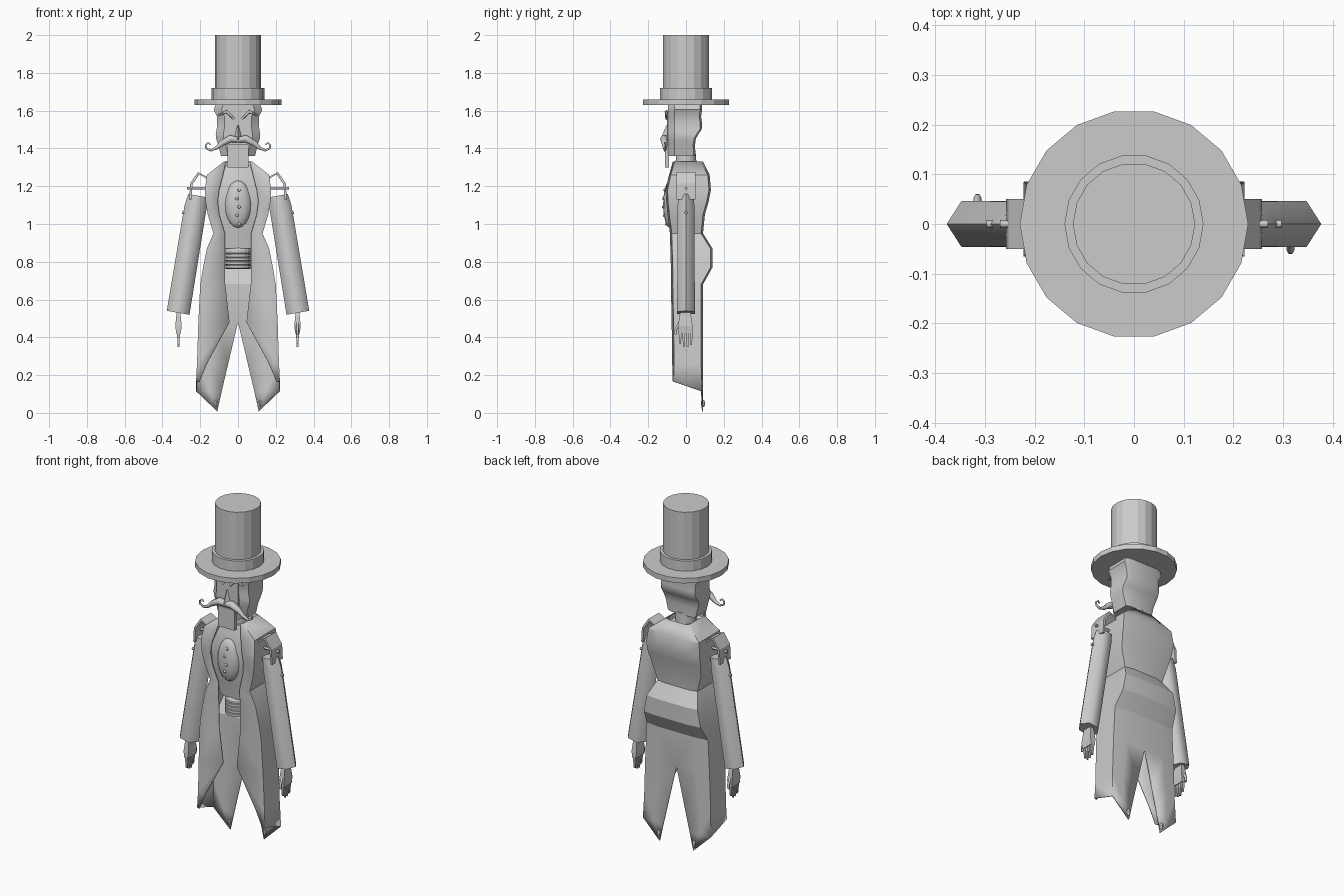
import bpy, bmesh, math
from mathutils import Vector, Matrix

if "Cube" in bpy.data.objects:
    bpy.data.objects.remove(bpy.data.objects["Cube"])

grey = bpy.data.materials.new("plain_grey")
grey.diffuse_color = (0.6, 0.6, 0.6, 1)
grey.use_nodes = True
grey.node_tree.nodes["Principled BSDF"].inputs["Base Color"].default_value = grey.diffuse_color


def finish(ob, angle=None):
    ob.data.materials.append(grey)
    if angle:
        bpy.ops.object.select_all(action='DESELECT')
        ob.select_set(True)
        bpy.context.view_layer.objects.active = ob
        bpy.ops.object.shade_smooth_by_angle(angle=math.radians(angle))
    return ob


def from_bm(name, bm, angle=None):
    bmesh.ops.recalc_face_normals(bm, faces=bm.faces)
    me = bpy.data.meshes.new(name)
    bm.to_mesh(me)
    bm.free()
    ob = bpy.data.objects.new(name, me)
    bpy.context.collection.objects.link(ob)
    return finish(ob, angle)


def loft(name, rings, closed=True, angle=None):
    """Skin equal-length rings; closed rings get end caps."""
    bm = bmesh.new()
    vs = [[bm.verts.new(p) for p in r] for r in rings]
    n = len(rings[0])
    for a, b in zip(vs, vs[1:]):
        for i in range(n if closed else n - 1):
            j = (i + 1) % n
            bm.faces.new((a[i], a[j], b[j], b[i]))
    if closed:
        bm.faces.new(vs[0])
        bm.faces.new(vs[-1])
    return from_bm(name, bm, angle)


def circle(c, r, n, phase=0.0):
    return [(c[0] + r * math.cos(phase + 2 * math.pi * i / n),
             c[1] + r * math.sin(phase + 2 * math.pi * i / n), c[2]) for i in range(n)]


def lathe(name, profile, n, angle=None):
    ph = math.radians(90 + 180 / n)
    return loft(name, [circle((0, 0, z), r, n, ph) for r, z in profile], True, angle)


def box(name, lo, hi):
    rings = [[(lo[0], lo[1], z), (hi[0], lo[1], z), (hi[0], hi[1], z), (lo[0], hi[1], z)]
             for z in (lo[2], hi[2])]
    return loft(name, rings)


def rod(name, pts, bevel, res=1):
    """Tube through (x, y, z, radius) points."""
    cu = bpy.data.curves.new(name, 'CURVE')
    cu.dimensions = '3D'
    cu.bevel_depth = bevel
    cu.bevel_resolution = res
    cu.use_fill_caps = True
    sp = cu.splines.new('POLY')
    sp.points.add(len(pts) - 1)
    for p, q in zip(sp.points, pts):
        p.co = (*q[:3], 1)
        p.radius = q[3]
    ob = bpy.data.objects.new(name, cu)
    bpy.context.collection.objects.link(ob)
    cu.materials.append(grey)
    return ob


def ball(name, c, r, seg=12, rings=8, angle=40):
    bm = bmesh.new()
    bmesh.ops.create_uvsphere(bm, u_segments=seg, v_segments=rings, radius=1)
    bm.transform(Matrix.Translation(c) @ Matrix.Diagonal((*r, 1)))
    return from_bm(name, bm, angle)


def mirror(ob):
    m = ob.modifiers.new("mirror", 'MIRROR')
    m.use_clip = True
    return ob


# Top hat
lathe("hat_brim", [(0.23, 1.63), (0.23, 1.66)], 18)
lathe("hat_band", [(0.14, 1.66), (0.14, 1.72)], 18)
lathe("hat_crown", [(0.123, 1.72), (0.123, 2.0)], 18)

# Head: z, half width, back depth
head = [(1.63, .12, .085), (1.605, .128, .085), (1.57, .112, .08), (1.53, .11, .085),
        (1.50, .113, .083), (1.475, .118, .065), (1.45, .115, .052), (1.42, .105, .048),
        (1.36, .09, .05)]
loft("head", [[(-w, -.06, z), (-w + .04, -.095, z), (w - .04, -.095, z), (w, -.06, z),
               (w, b - .01, z), (w - .03, b, z), (-w + .03, b, z), (-w, b - .01, z)]
              for z, w, b in head], True, 30)
box("face_plate", (-.07, -.10, 1.45), (.07, -.09, 1.60))
box("goatee", (-.055, -.11, 1.30), (.055, -.09, 1.42))
lathe("neck", [(.06, 1.24), (.055, 1.37)], 12, 40)

# Nose wedge, brows and moustache
loft("nose", [[(-.026, -.098, 1.435), (.026, -.098, 1.435), (0, -.135, 1.45)],
              [(-.004, -.098, 1.525), (.004, -.098, 1.525), (0, -.103, 1.525)]])
mirror(rod("eyebrow", [(.02, -.104, 1.555, .6), (.06, -.104, 1.595, 1), (.105, -.10, 1.575, .5)],
           .009, 0))
mirror(rod("moustache", [(0, -.112, 1.445, 1), (.04, -.115, 1.452, 1.3), (.085, -.113, 1.428, 1),
                         (.115, -.112, 1.402, .6), (.145, -.112, 1.39, .4), (.168, -.112, 1.40, .35),
                         (.172, -.112, 1.418, .3), (.158, -.112, 1.43, .3),
                         (.146, -.112, 1.42, .3)], .017))

# Coat, right half: z, opening, half width, front, back
coat = [(1.33, .065, .075, -.07, .09), (1.26, .08, .165, -.09, .125), (1.18, .10, .175, -.108, .132),
        (1.12, .108, .172, -.105, .12), (1.05, .10, .16, -.098, .10), (.95, .07, .13, -.085, .09),
        (.87, .07, .165, -.083, .14), (.77, .07, .185, -.08, .14), (.68, .068, .20, -.08, .09),
        (.48, .045, .21, -.076, .09), (.26, .165, .217, -.073, .09)]
bm = bmesh.new()
rows = []
for z, xi, xo, yf, yb in coat:
    gap = max(0, (.48 - z) * .235)
    rows.append([bm.verts.new(p) for p in ((xi, yf, z), (xo, yf + .01, z), (xo, yb - .01, z),
                                           (xo * .6 + gap * .4, yb, z), (gap, yb, z))])
rows.append([bm.verts.new(p) for p in ((.205, -.07, .165), (.222, -.065, .165), (.222, .085, .115),
                                       (.15, .09, .112), (.087, .09, .11))])
for a, b in zip(rows, rows[1:]):
    for i in range(4):
        bm.faces.new((a[i], a[i + 1], b[i + 1], b[i]))
tip = bm.verts.new((.11, .09, .008))
for i in (2, 3):
    bm.faces.new((rows[-1][i], rows[-1][i + 1], tip))
ob = from_bm("tailcoat", bm, 28)
mirror(ob)
sol = ob.modifiers.new("cloth", 'SOLIDIFY')
sol.thickness = .006
for s in (-1, 1):
    ball("tail_stud", (s * .115, .09, .05), (.01, .012, .02), 8, 6)

# Vest: z, half width, front
vest = [(1.31, .065, -.06), (1.25, .085, -.078), (1.17, .115, -.094), (1.06, .115, -.088),
        (.95, .09, -.07), (.87, .08, -.06)]
loft("vest", [[(-w, f + .01, z), (-w * .5, f, z), (w * .5, f, z), (w, f + .01, z),
               (w, .07, z), (-w, .07, z)] for z, w, f in vest], True, 30)

# Ribbed waist
ribs = [(.06, .875)]
for i in range(5):
    z = .86 - i * .02
    ribs += [(.07, z), (.07, z - .014), (.062, z - .017)]
lathe("ribbed_waist", ribs, 18)

# Cravat with a row of studs
ball("cravat", (0, -.085, 1.105), (.07, .036, .125), 12, 10)
for i in range(5):
    z = 1.0 + i * .045
    y = -.085 - .036 * math.sqrt(1 - ((z - 1.105) / .125) ** 2)
    ball("cravat_stud", (.006 * (-1) ** i, y, z), (.009, .006, .009), 8, 6)

# Arms: the left one is the right one turned half way round
for side, s in (("right", 1), ("left", -1)):
    def P(x, y, z):
        return (s * x, s * y, z)

    def B(name, lo, hi):
        a, b = P(*lo), P(*hi)
        return box(side + name, [min(p, q) for p, q in zip(a, b)],
                   [max(p, q) for p, q in zip(a, b)])

    def slant(cx, cz, r):
        # hexagonal section tilted square to the arm
        return [P(cx + r * math.cos(k * math.pi / 3), r * .9 * math.sin(k * math.pi / 3),
                  cz + r * .18 * math.cos(k * math.pi / 3)) for k in range(6)]
    loft(side + "_sleeve", [slant(.317, .53, .06), slant(.225, 1.09, .058),
                            slant(.213, 1.15, .05)], True, 65)
    # shoulder strap arching over the joint
    loft(side + "_shoulder_strap",
         [[P(x, -.05, z), P(x, .05, z), P(x - dx, .05, z - dz), P(x - dx, -.05, z - dz)]
          for x, z, dx, dz in ((.258, 1.13, .012, 0), (.253, 1.215, .012, .005),
                               (.212, 1.275, .008, .012), (.165, 1.25, 0, .012))])
    rod(side + "_shoulder_pin", [P(.15, 0, 1.19) + (1,), P(.27, 0, 1.19) + (1,)], .008)
    rod(side + "_elbow_pin", [P(.27, 0, 1.06) + (1,), P(.297, 0, 1.06) + (1,)], .008)
    # hand
    loft(side + "_palm", [[P(.315 - t, a, z), P(.315 + t, a, z), P(.315 + t, b, z),
                           P(.315 - t, b, z)]
                          for z, t, a, b in ((.56, .010, -.025, .02), (.51, .012, -.035, .028),
                                             (.46, .017, -.042, .034), (.42, .012, -.04, .035))])
    for k in range(4):
        y = -.031 + k * .0195
        low = (.365, .348, .35, .36)[k]
        loft(side + "_finger", [[P(.315 - t, y - t, z), P(.315 + t, y - t, z), P(.315 + t, y + t, z),
                                 P(.315 - t, y + t, z)] for z, t in ((.425, .008), (low, .004))])
    rod(side + "_thumb", [P(.315, -.035, .475) + (1,), P(.315, -.053, .445) + (1,),
                          P(.315, -.056, .415) + (.7,)], .008)
